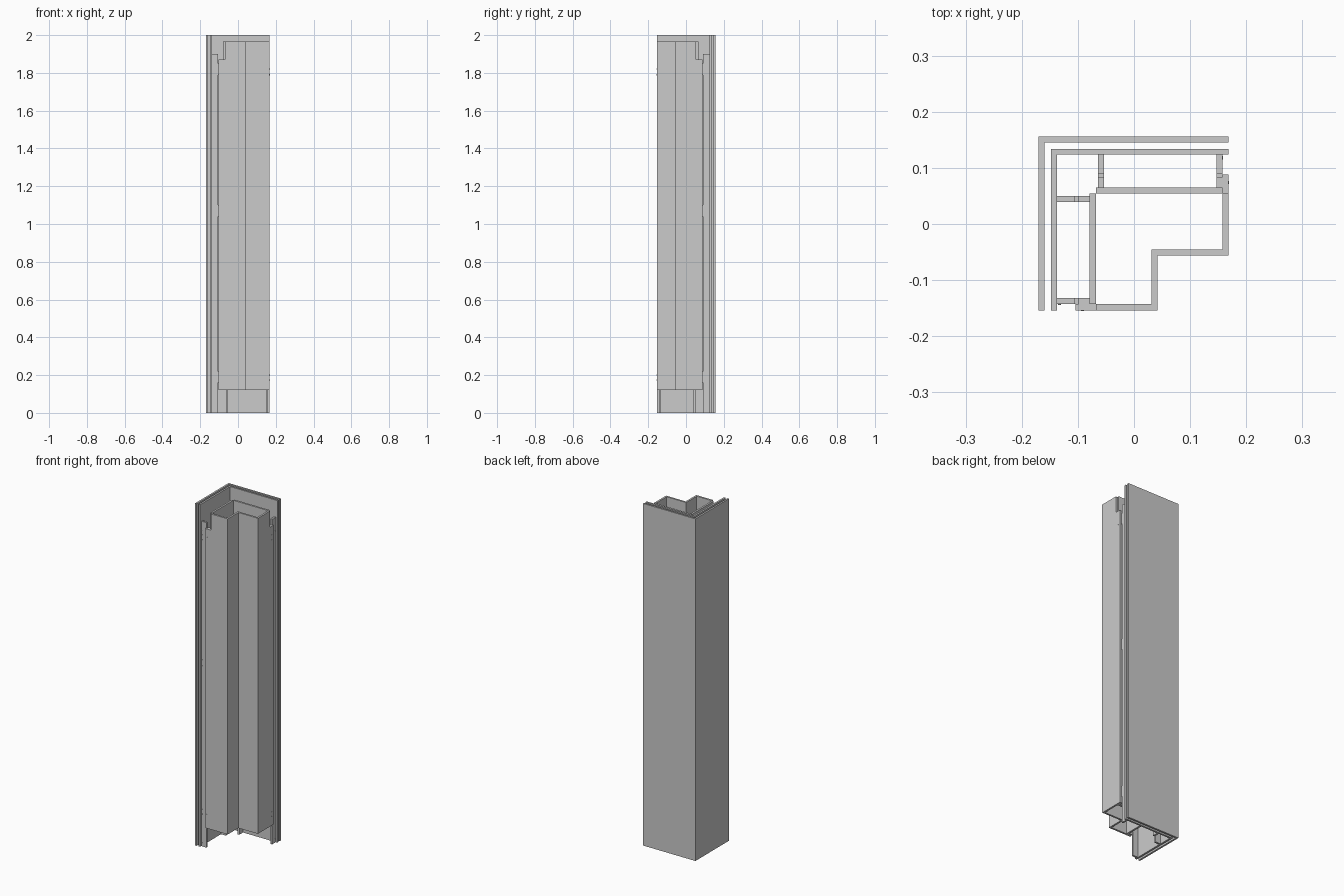
import bpy, bmesh, math
from mathutils import Matrix, Vector

if "Cube" in bpy.data.objects:
    bpy.data.objects.remove(bpy.data.objects["Cube"])

grey = bpy.data.materials.new("plain_grey")
grey.diffuse_color = (0.6, 0.6, 0.6, 1)
grey.use_nodes = True
grey.node_tree.nodes["Principled BSDF"].inputs["Base Color"].default_value = grey.diffuse_color


def finish(name, bm):
    bmesh.ops.recalc_face_normals(bm, faces=bm.faces)
    me = bpy.data.meshes.new(name)
    bm.to_mesh(me)
    bm.free()
    me.materials.append(grey)
    ob = bpy.data.objects.new(name, me)
    bpy.context.collection.objects.link(ob)
    return ob


def prism(name, points, offset):
    """Extrude a flat outline (3D points) along an offset vector."""
    bm = bmesh.new()
    face = bm.faces.new([bm.verts.new(p) for p in points])
    ext = bmesh.ops.extrude_face_region(bm, geom=[face])
    moved = [g for g in ext["geom"] if isinstance(g, bmesh.types.BMVert)]
    bmesh.ops.translate(bm, vec=offset, verts=moved)
    return finish(name, bm)


def plan(name, pts, z0, z1):
    return prism(name, [(x, y, z0) for x, y in pts], (0, 0, z1 - z0))


def box(name, x0, x1, y0, y1, z0, z1):
    return plan(name, [(x0, y0), (x1, y0), (x1, y1), (x0, y1)], z0, z1)


def screws(name, spots, axis):
    """Thin screw heads at 3D spots, facing along the axis."""
    bm = bmesh.new()
    turn = Vector((0, 0, 1)).rotation_difference(Vector(axis)).to_matrix().to_4x4()
    for s in spots:
        bmesh.ops.create_cone(bm, cap_ends=True, segments=10, radius1=0.003, radius2=0.003,
                              depth=0.002, matrix=Matrix.Translation(s) @ turn)
    return finish(name, bm)


# Two nested corner shells, full height
R, F = 0.168, -0.154
for name, x, y in (("outer_corner_shell", -0.170, 0.156), ("inner_corner_shell", -0.148, 0.134)):
    t = 0.0105
    plan(name, [(x, F), (x, y), (R, y), (R, y - t), (x + t, y - t), (x + t, F)], 0, 2)

# Core walls
Z0, Z1, ZN = 0.12, 1.965, 1.87
box("core_back_wall", -0.068, 0.158, 0.054, 0.065, Z0, Z1)
box("core_left_wall", -0.079, -0.068, -0.143, 0.054, Z0, Z1)
plan("core_inner_corner", [(0.031, -0.143), (0.0415, -0.143), (0.0415, -0.056),
                           (0.158, -0.056), (0.158, -0.0455), (0.031, -0.0455)], Z0, Z1)

# Notched end panels closing the core
outline = lambda near, notch, far: [(near, Z0), (far, Z0), (far, Z1), (notch, Z1), (notch, ZN), (near, ZN)]
prism("core_front_panel", [(x, F, z) for x, z in outline(-0.104, -0.068, 0.0415)], (0, 0.011, 0))
prism("core_right_panel", [(R, y, z) for y, z in outline(0.088, 0.054, -0.056)], (-0.0105, 0, 0))

# Battens on the shell, matching battens on the core, and joining tabs
TABS = ((0.16, 0.22), (1.04, 1.10), (1.79, 1.85))
for side, y0 in (("front", -0.143), ("rear", 0.039)):
    y1 = y0 + 0.011
    box("left_shell_batten_" + side, -0.1375, -0.105, y0, y1, 0, 1.9)
    box("left_core_batten_" + side, -0.099, -0.079, y0, y1, Z0, ZN)
    for i, (a, b) in enumerate(TABS):
        box(f"left_tab_{side}_{i}", -0.105, -0.099, y0, y1, a, b)
for side, x0 in (("left", -0.0645), ("right", 0.147)):
    x1 = x0 + 0.011
    box("back_shell_batten_" + side, x0, x1, 0.0895, 0.1235, 0, 1.9)
    box("back_core_batten_" + side, x0, x1, 0.065, 0.084, Z0, ZN)
    for i, (a, b) in enumerate(TABS):
        box(f"back_tab_{side}_{i}", x0, x1, 0.084, 0.0895, a, b)

# Screw heads on the visible batten and panel faces
SHELL_Z = (0.02, 0.045, 0.165, 0.19, 0.215, 1.055, 1.09, 1.795, 1.82, 1.845)
CORE_Z = (0.175, 0.2, 1.79, 1.82)
screws("front_screws", [Vector((-0.133, -0.143, z)) for z in SHELL_Z]
       + [Vector((-0.092, F, z)) for z in CORE_Z], (0, -1, 0))
screws("right_screws", [Vector((0.158, 0.118, z)) for z in SHELL_Z]
       + [Vector((R, 0.074, z)) for z in CORE_Z], (1, 0, 0))
